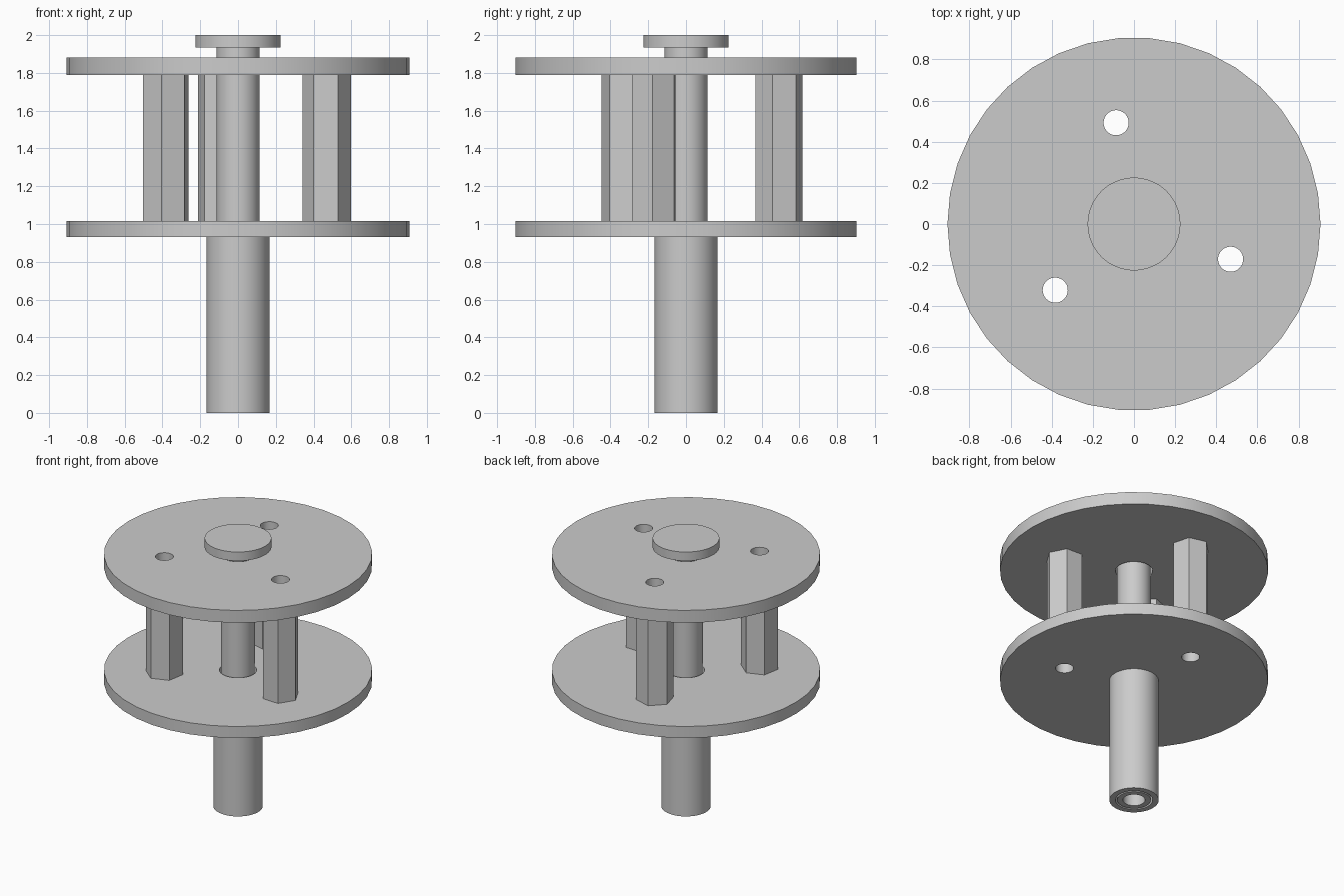
import bpy
import bmesh
from math import cos, sin, pi, radians

default = bpy.data.objects.get("Cube")
if default:
    bpy.data.objects.remove(default, do_unlink=True)

grey = bpy.data.materials.new("plain_grey")
grey.use_nodes = True
colour = (0.6, 0.6, 0.6, 1)
grey.diffuse_color = colour
grey.node_tree.nodes["Principled BSDF"].inputs["Base Color"].default_value = colour

SIDES = 38


def prism(name, outer, z0, z1, inner=0, sides=SIDES, turn=0, at=(0, 0)):
    """Upright prism, with a concentric bore when inner is set."""
    bm = bmesh.new()

    def loop(r, z):
        angles = [turn + 2 * pi * i / sides for i in range(sides)]
        return [bm.verts.new((r * cos(a), r * sin(a), z)) for a in angles]

    def bridge(a, b):
        for i in range(sides):
            j = (i + 1) % sides
            bm.faces.new((a[i], a[j], b[j], b[i]))

    low, high = loop(outer, z0), loop(outer, z1)
    bridge(low, high)
    if inner:
        bore_low, bore_high = loop(inner, z0), loop(inner, z1)
        bridge(high, bore_high)
        bridge(bore_high, bore_low)
        bridge(bore_low, low)
    else:
        bm.faces.new(high)
        bm.faces.new(low[::-1])
    bmesh.ops.recalc_face_normals(bm, faces=bm.faces)
    mesh = bpy.data.meshes.new(name)
    bm.to_mesh(mesh)
    bm.free()
    mesh.materials.append(grey)
    obj = bpy.data.objects.new(name, mesh)
    obj.location = (at[0], at[1], 0)
    bpy.context.collection.objects.link(obj)
    return obj


def activate(obj):
    bpy.ops.object.select_all(action="DESELECT")
    obj.select_set(True)
    bpy.context.view_layer.objects.active = obj


def cut(obj, cutter):
    activate(obj)
    mod = obj.modifiers.new("hole", "BOOLEAN")
    mod.operation = "DIFFERENCE"
    mod.solver = "EXACT"
    mod.object = cutter
    bpy.ops.object.modifier_apply(modifier=mod.name)


# Plates with a clearance hole for the shaft
lower_plate = prism("lower_plate", 0.907, 0.93, 1.016, inner=0.126)
upper_plate = prism("upper_plate", 0.907, 1.79, 1.882, inner=0.126)
parts = [lower_plate, upper_plate]

# Sleeve, hollow shaft and cap
parts.append(prism("sleeve", 0.167, 0, 0.93, inner=0.126))
parts.append(prism("shaft", 0.114, 0, 1.934, inner=0.075))
parts.append(prism("cap", 0.226, 1.934, 2.0))

# Hexagonal spacers, bored through together with the plates
for place, twist, label in ((100, -15, "back"), (-20, -2.5, "left"), (-140, 20, "right")):
    spot = (0.5 * cos(radians(place)), 0.5 * sin(radians(place)))
    spacer = prism(label + "_spacer", 0.129, 1.016, 1.79, sides=6, turn=radians(twist), at=spot)
    drill = prism("drill", 0.061, 0.8, 2.0, at=spot)
    drill.hide_render = True
    for obj in (lower_plate, upper_plate, spacer):
        cut(obj, drill)
    bpy.data.objects.remove(drill, do_unlink=True)
    parts.append(spacer)

for obj in parts:
    activate(obj)
    bpy.ops.object.shade_smooth_by_angle(angle=radians(30))
